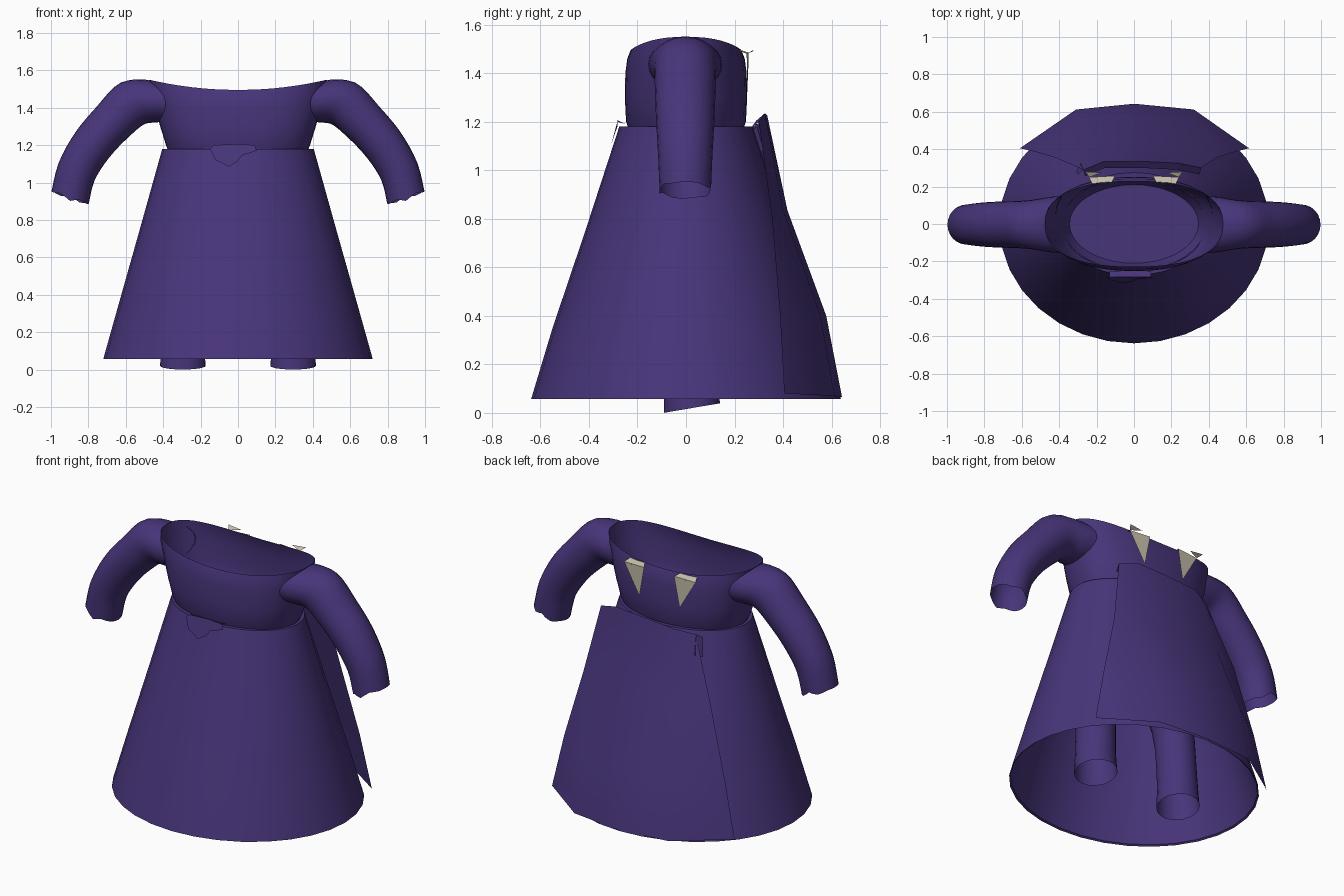
import bpy, bmesh, math
from mathutils import Vector

if "Cube" in bpy.data.objects:
    bpy.data.objects.remove(bpy.data.objects["Cube"])

def material(name, rgb):
    m = bpy.data.materials.new(name)
    m.diffuse_color = (*rgb, 1)
    m.use_nodes = True
    m.node_tree.nodes["Principled BSDF"].inputs["Base Color"].default_value = m.diffuse_color
    return m

PURPLE = material("purple cloth", (0.064, 0.035, 0.195))
CREAM = material("cream bone", (0.56, 0.51, 0.40))

def make(name, verts, faces, mat, smooth=True):
    me = bpy.data.meshes.new(name)
    me.from_pydata([tuple(v) for v in verts], [], faces)
    bm = bmesh.new()
    bm.from_mesh(me)
    bmesh.ops.recalc_face_normals(bm, faces=bm.faces)
    bm.to_mesh(me)
    bm.free()
    me.materials.append(mat)
    ob = bpy.data.objects.new(name, me)
    bpy.context.collection.objects.link(ob)
    if smooth:
        bpy.ops.object.select_all(action='DESELECT')
        ob.select_set(True)
        bpy.context.view_layer.objects.active = ob
        bpy.ops.object.shade_smooth_by_angle(angle=math.radians(40))
    return ob

def loft(name, rings, mat=PURPLE, cap_first=False):
    n = len(rings[0])
    verts = [v for r in rings for v in r]
    faces = [(i * n + j, i * n + (j + 1) % n, (i + 1) * n + (j + 1) % n, (i + 1) * n + j)
             for i in range(len(rings) - 1) for j in range(n)]
    if cap_first:
        faces.append(tuple(range(n)))
    return make(name, verts, faces, mat)

def resample(rows, steps=3):
    """Catmull-Rom through rows of section numbers."""
    out = []
    for i in range(len(rows) - 1):
        a, b, c, d = (rows[max(0, min(len(rows) - 1, i + k))] for k in (-1, 0, 1, 2))
        for s in range(steps):
            t = s / steps
            out.append(tuple(0.5 * (2 * q + (r - p) * t + (2 * p - 5 * q + 4 * r - u) * t * t
                                    + (3 * q - p - 3 * r + u) * t ** 3)
                             for p, q, r, u in zip(a, b, c, d)))
    return out + [rows[-1]]

def angles(n):
    return [2 * math.pi * j / n for j in range(n)]

def oval(z, rx, ry, n=32, p=2.0, lift=0.0, cx=0.0, cy=0.0):
    pts = []
    for a in angles(n):
        c, s = math.cos(a), math.sin(a)
        x = math.copysign(abs(c) ** (2 / p), c)
        y = math.copysign(abs(s) ** (2 / p), s)
        pts.append(Vector((cx + rx * x, cy + ry * y, z + lift * x * x)))
    return pts

# Skirt: open cone, narrow turned-in hem and a waistband tucked in to the bodice
loft("skirt", [oval(0.065, 0.71, 0.628), oval(0.058, 0.72, 0.638), oval(0.35, 0.638, 0.55),
               oval(0.75, 0.525, 0.415), oval(1.18, 0.405, 0.275), oval(1.178, 0.385, 0.248)])

# Bodice: open neckline, rising towards the shoulders
P = 2.4
def bodice_rx(z):
    return 0.385 + (z - 1.2) * 0.31

BODICE = [(1.10, 0.21, 0), (1.2, 0.247, 0), (1.3, 0.252, 0),
          (1.4, 0.25, 0.01), (1.46, 0.242, 0.03), (1.495, 0.228, 0.055)]
loft("bodice", [oval(z, bodice_rx(z) if z > 1.15 else 0.345, ry, 40, P if z > 1.15 else 2, lift)
                for z, ry, lift in BODICE], cap_first=True)

# Sleeves: centre x, centre z, tilt, radius in plane, radius in y
ARM = [(0.43, 1.435, 4, 0.112, 0.152), (0.56, 1.425, 30, 0.128, 0.13),
       (0.67, 1.325, 45, 0.118, 0.125), (0.78, 1.2, 51, 0.113, 0.12),
       (0.862, 1.06, 64, 0.107, 0.112), (0.898, 0.918, 71, 0.105, 0.106)]

def sleeve(side, name):
    rows = resample(ARM, 4)
    rings = []
    for i, (cx, cz, tilt, r, ry) in enumerate(rows):
        t = math.radians(tilt)
        ring = []
        for a in angles(24):
            u, y = r * math.cos(a), ry * math.sin(a)
            x, z = cx + u * math.sin(t), cz + u * math.cos(t)
            # upper sections follow the bodice wall, then fade to round
            zz = z - max(0, z - 1.38) * 0.3
            wall = bodice_rx(zz) * (1 - abs(y / 0.247) ** P) ** (1 / P) - 0.001
            x = wall if i == 0 else max(x, wall + 0.012 * i) if i < 4 else x
            if i == len(rows) - 1:  # ragged cuff
                z += 0.016 * math.sin(5 * a) * (1 - abs(math.cos(a)))
            ring.append(Vector((side * x, y - 0.003, z)))
        rings.append(ring)
    loft(name, rings)

# Legs: open tubes with a slanted lower end: z, centre x, centre y, rx, ry
LEG = [(0.02, 0.295, 0.025, 0.122, 0.115), (0.2, 0.292, 0.02, 0.112, 0.112),
       (0.5, 0.27, 0.01, 0.115, 0.12), (0.82, 0.185, 0, 0.155, 0.165)]

def leg(side, name):
    rings = []
    for i, (z, cx, cy, rx, ry) in enumerate(resample(LEG, 3)):
        ring = oval(z, rx, ry, 20, cx=side * cx, cy=cy)
        if i == 0:
            for v in ring:
                v.z += 0.17 * (v.y - cy)
        rings.append(ring)
    loft(name, rings)

for side, label in ((1, "right"), (-1, "left")):
    sleeve(side, label + "_sleeve")
    leg(side, label + "_leg")

# Hips joining the legs to the bodice under the skirt
loft("hips", [oval(0.74, 0.26, 0.13), oval(0.80, 0.335, 0.175), oval(0.95, 0.355, 0.205),
              oval(1.10, 0.345, 0.21)], cap_first=True)

# Back panel: faceted sheet standing just off the skirt
PANEL = [
    [(0.36, 0.30, 1.20), (0.24, 0.325, 1.235), (0.04, 0.335, 1.225), (-0.16, 0.335, 1.21), (-0.27, 0.29, 1.19)],
    [(0.44, 0.355, 0.80), (0.26, 0.40, 0.835), (0, 0.418, 0.835), (-0.26, 0.40, 0.835), (-0.42, 0.355, 0.80)],
    [(0.545, 0.388, 0.40), (0.31, 0.555, 0.40), (0, 0.578, 0.40), (-0.30, 0.555, 0.40), (-0.535, 0.388, 0.40)],
    [(0.615, 0.405, 0.08), (0.32, 0.612, 0.07), (0, 0.643, 0.065), (-0.31, 0.612, 0.07), (-0.61, 0.405, 0.08)],
]
make("back_panel", [v for row in PANEL for v in row],
     [(i * 5 + j, i * 5 + j + 1, i * 5 + j + 6, i * 5 + j + 5) for i in range(3) for j in range(4)],
     PURPLE)

# Folded-in top edge of the back panel
FOLD = PANEL[0]
make("panel_fold", FOLD + [(x * 0.97, y - 0.035, z - 0.03) for x, y, z in FOLD],
     [(j, j + 1, j + 6, j + 5) for j in range(4)], PURPLE, False)

# Loose corner of the back panel at the waist
make("panel_corner", [(-0.27, 0.29, 1.19), (-0.30, 0.265, 1.17), (-0.31, 0.28, 1.06), (-0.285, 0.325, 1.08)],
     [(0, 1, 2, 3)], PURPLE, False)

# Ragged tab at the front of the waist, with a top folded over the waistband
TAB = [(-0.15, 1.18), (-0.13, 1.20), (0.0, 1.207), (0.09, 1.20), (0.10, 1.17), (0.02, 1.145),
       (0.0, 1.115), (-0.05, 1.085), (-0.085, 1.105), (-0.12, 1.12)]
make("waist_tab", [(x, -0.283 - max(0, 1.18 - z) * 0.34, z) for x, z in TAB]
     + [(-0.13, -0.25, 1.19), (0.09, -0.25, 1.19)],
     [tuple(range(len(TAB))), (1, 2, 3, 11, 10)], PURPLE, False)

# Bone spikes hanging from the back neckline, each with a folded top
for side, label in ((1, "right"), (-1, "left")):
    make(label + "_spike",
         [(side * 0.24, 0.25, 1.48), (side * 0.10, 0.258, 1.485), (side * 0.135, 0.254, 1.30),
          (side * 0.225, 0.215, 1.495), (side * 0.12, 0.222, 1.497), (side * 0.26, 0.28, 1.497),
          (side * 0.17, 0.275, 1.49)],
         [(0, 1, 2), (0, 3, 4, 1), (0, 5, 6)], CREAM, False)
